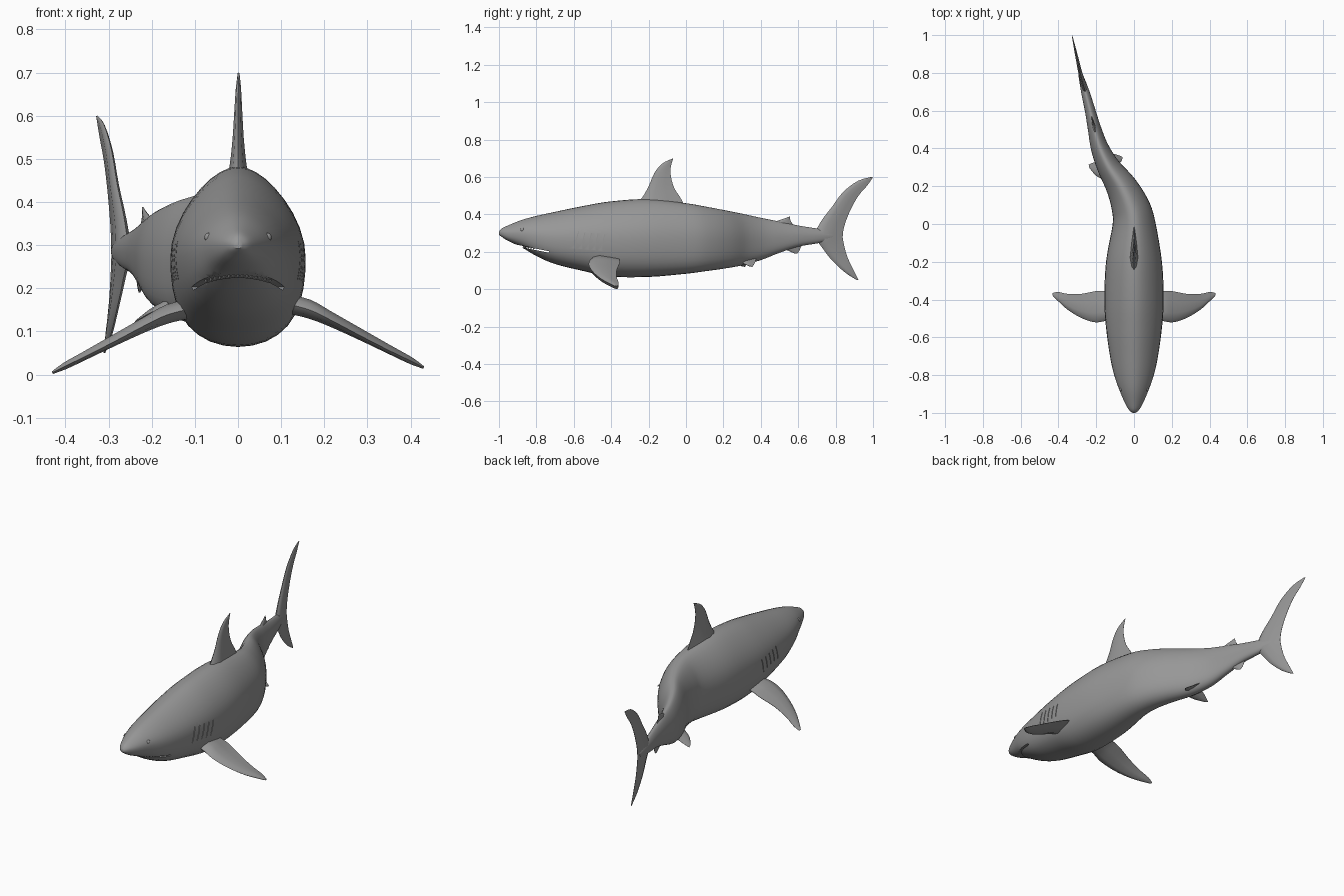
import bpy, bmesh, math
from mathutils import Vector, Matrix

if "Cube" in bpy.data.objects:
    bpy.data.objects.remove(bpy.data.objects["Cube"])

# Body stations: y, spine x, half width, top z, bottom z
KEYS = [
    (-1.0, 0, .008, .308, .292), (-.985, 0, .026, .325, .28), (-.95, 0, .047, .342, .258),
    (-.88, 0, .077, .370, .225), (-.8, 0, .105, .392, .178), (-.7, 0, .127, .414, .135),
    (-.55, 0, .148, .445, .098), (-.4, 0, .157, .470, .068), (-.2, 0, .148, .482, .066),
    (0, 0, .114, .460, .083), (.1, -.022, .100, .443, .096), (.2, -.068, .082, .424, .110),
    (.3, -.133, .062, .404, .128), (.4, -.180, .048, .382, .156), (.5, -.208, .036, .362, .195),
    (.6, -.232, .028, .341, .228), (.7, -.258, .022, .325, .245), (.78, -.280, .013, .312, .262),
    (.82, -.290, .004, .297, .277),
]

GREY = bpy.data.materials.new("dark_grey")
GREY.diffuse_color = (.31, .31, .31, 1)
GREY.use_nodes = True
GREY.node_tree.nodes["Principled BSDF"].inputs["Base Color"].default_value = GREY.diffuse_color


def smooth_keys(keys, steps):
    """Catmull-Rom samples through the stations."""
    out = []
    for i in range(len(keys) - 1):
        p = [keys[max(0, min(len(keys) - 1, i + k))] for k in (-1, 0, 1, 2)]
        for s in range(steps):
            t = s / steps
            out.append(tuple(.5 * (2 * b + (c - a) * t + (2 * a - 5 * b + 4 * c - d) * t * t
                                   + (3 * b - a - 3 * c + d) * t ** 3) for a, b, c, d in zip(*p)))
    return out + [keys[-1]]


SAMPLES = smooth_keys(KEYS, 4)


def at(y, col):
    """Value of a body column at position y (extended past the tail)."""
    if y > .78 and col == 1:
        return -.280 - .22 * (y - .78)
    for a, b in zip(SAMPLES, SAMPLES[1:]):
        if y <= b[0]:
            break
    t = (y - a[0]) / (b[0] - a[0])
    return a[col] + (b[col] - a[col]) * t


def finish(name, bm, angle=40):
    bmesh.ops.recalc_face_normals(bm, faces=bm.faces)
    mesh = bpy.data.meshes.new(name)
    bm.to_mesh(mesh)
    bm.free()
    mesh.materials.append(GREY)
    obj = bpy.data.objects.new(name, mesh)
    bpy.context.collection.objects.link(obj)
    mesh.shade_smooth()
    mesh.set_sharp_from_angle(angle=math.radians(angle))
    return obj


def loft(bm, rings):
    rows = [[bm.verts.new(p) for p in r] for r in rings]
    n = len(rows[0])
    for a, b in zip(rows, rows[1:]):
        for i in range(n):
            j = (i + 1) % n
            bm.faces.new((a[i], a[j], b[j], b[i]))
    bm.faces.new(rows[0])
    bm.faces.new(rows[-1])


def fin(name, lead, trail, thick, normal):
    """Loft a streamlined section between leading and trailing edges."""
    section = ((0, 0), (.08, .6), (.3, 1), (.65, .6), (1, .06),
               (1, -.06), (.65, -.6), (.3, -1), (.08, -.6))
    rows = smooth_keys([tuple(l) + tuple(t) + (h,) for l, t, h in zip(lead, trail, thick)], 3)
    nv = Vector(normal).normalized()
    bm = bmesh.new()
    loft(bm, [[Vector(r[:3]).lerp(Vector(r[3:6]), f) + nv * (h * r[6]) for f, h in section]
              for r in rows])
    return finish(name, bm, 50)


def upright_fin(name, lead, trail, thick):
    """Fin in the vertical plane, following the bent spine; points are (y, z)."""
    on_spine = lambda pts: [(at(y, 1), y, z) for y, z in pts]
    return fin(name, on_spine(lead), on_spine(trail), thick, (1, .2 if lead[0][0] > .4 else 0, 0))


# Body: rings set square to the spine, narrower on top and fuller below
rings = []
for y, cx, w, top, bot in SAMPLES:
    slope = (at(y + .02, 1) - at(y - .02, 1)) / .04 if -.5 < y < .8 else 0
    side = Vector((1, -slope, 0)).normalized()
    ring = []
    for k in range(36):
        a = math.tau * k / 36
        c, s = math.cos(a), math.sin(a)
        c *= 1 - .22 * s * s if s > 0 else 1 + .25 * s * s
        ring.append(Vector((cx, y, (top + bot) / 2 + s * (top - bot) / 2)) + side * w * c)
    rings.append(ring)
bm = bmesh.new()
loft(bm, rings)
body = finish("body", bm)


# Mouth slit and gill slits, cut out of the body
def box(bm, centre, size, tilt):
    m = (Matrix.Translation(centre) @ Matrix.Rotation(tilt, 4, 'X')
         @ Matrix.Diagonal((*size, 1)))
    bmesh.ops.create_cube(bm, size=1, matrix=m)


bm = bmesh.new()
box(bm, (0, -.83, .219), (.4, .2, .008), -.2)
for s in (-1, 1):
    for i in range(5):
        y = -.59 + .036 * i
        box(bm, (s * (at(y, 2) + .045), y, .25), (.1, .004, .12 - .008 * i), -.25)
cutter = finish("slit_cutter", bm)
cutter.hide_render = True
mod = body.modifiers.new("slits", 'BOOLEAN')
mod.operation, mod.solver, mod.object = 'DIFFERENCE', 'EXACT', cutter
bpy.context.view_layer.objects.active = body
bpy.ops.object.modifier_apply(modifier=mod.name)
bpy.data.objects.remove(cutter)
body.data.set_sharp_from_angle(angle=math.radians(40))

# Upper teeth along the curved lip
bm = bmesh.new()
for i in range(-7, 8):
    x = i * .0105
    y = -.868 + 10 * x * x
    m = Matrix.Translation((x, y, .226 - .2 * (y + .868))) @ Matrix.Rotation(math.pi, 4, 'X')
    bmesh.ops.create_cone(bm, cap_ends=True, segments=4, radius1=.005, radius2=0,
                          depth=.016, matrix=m)
finish("teeth", bm, 20)

# Eyes
bm = bmesh.new()
for s in (-1, 1):
    bmesh.ops.create_uvsphere(bm, u_segments=16, v_segments=10, radius=.011,
                              matrix=Matrix.Translation((s * .067, -.875, .318)))
finish("eyes", bm)

# Dorsal, second dorsal, anal and tail fins
upright_fin("dorsal_fin",
            [(-.27, .45), (-.235, .49), (-.20, .55), (-.17, .62), (-.13, .67), (-.075, .698)],
            [(-.01, .45), (-.03, .49), (-.062, .54), (-.08, .60), (-.082, .65), (-.068, .70)],
            [.026, .019, .013, .009, .006, .002])
upright_fin("second_dorsal_fin",
            [(.46, .355), (.50, .37), (.53, .38), (.55, .388)],
            [(.58, .335), (.568, .352), (.558, .37), (.556, .388)], [.010, .007, .004, .002])
upright_fin("anal_fin",
            [(.51, .22), (.54, .209), (.565, .198), (.585, .19)],
            [(.62, .24), (.61, .215), (.602, .2), (.592, .19)], [.010, .007, .004, .002])
upright_fin("tail_fin",
            [(.912, .05), (.85, .09), (.78, .155), (.73, .22), (.69, .285),
             (.72, .36), (.78, .44), (.84, .52), (.92, .58), (.99, .60)],
            [(.922, .05), (.887, .12), (.86, .18), (.842, .25), (.838, .29),
             (.85, .35), (.882, .43), (.922, .5), (.965, .55), (1.0, .598)],
            [.002, .008, .010, .013, .017, .013, .010, .008, .005, .002])

# Pectoral and pelvic fins, one each side
for s, label in ((-1, "left"), (1, "right")):
    drop = .008 if s < 0 else -.004
    fin(label + "_pectoral_fin",
        [(s * x, y, z - drop) for x, y, z in ((.09, -.50, .165), (.16, -.515, .148),
         (.21, -.52, .125), (.28, -.497, .088), (.35, -.455, .052), (.40, -.41, .028),
         (.43, -.38, .013))],
        [(s * x, y, z - drop) for x, y, z in ((.09, -.35, .165), (.15, -.355, .155),
         (.20, -.355, .135), (.28, -.37, .098), (.35, -.37, .06), (.40, -.36, .03),
         (.43, -.365, .011))],
        [.024, .022, .017, .013, .010, .008, .003], (s * .45, 0, .9))
    c, y0 = -.15, .305 + .02 * s
    fin(label + "_pelvic_fin",
        [(c + s * .01, y0 - .05, .16), (c + s * .05, y0 - .03, .145), (c + s * .085, y0 + .01, .125)],
        [(c + s * .01, y0 + .05, .17), (c + s * .05, y0 + .045, .145), (c + s * .09, y0 + .03, .12)],
        [.012, .008, .002], (s * .45, 0, .9))
